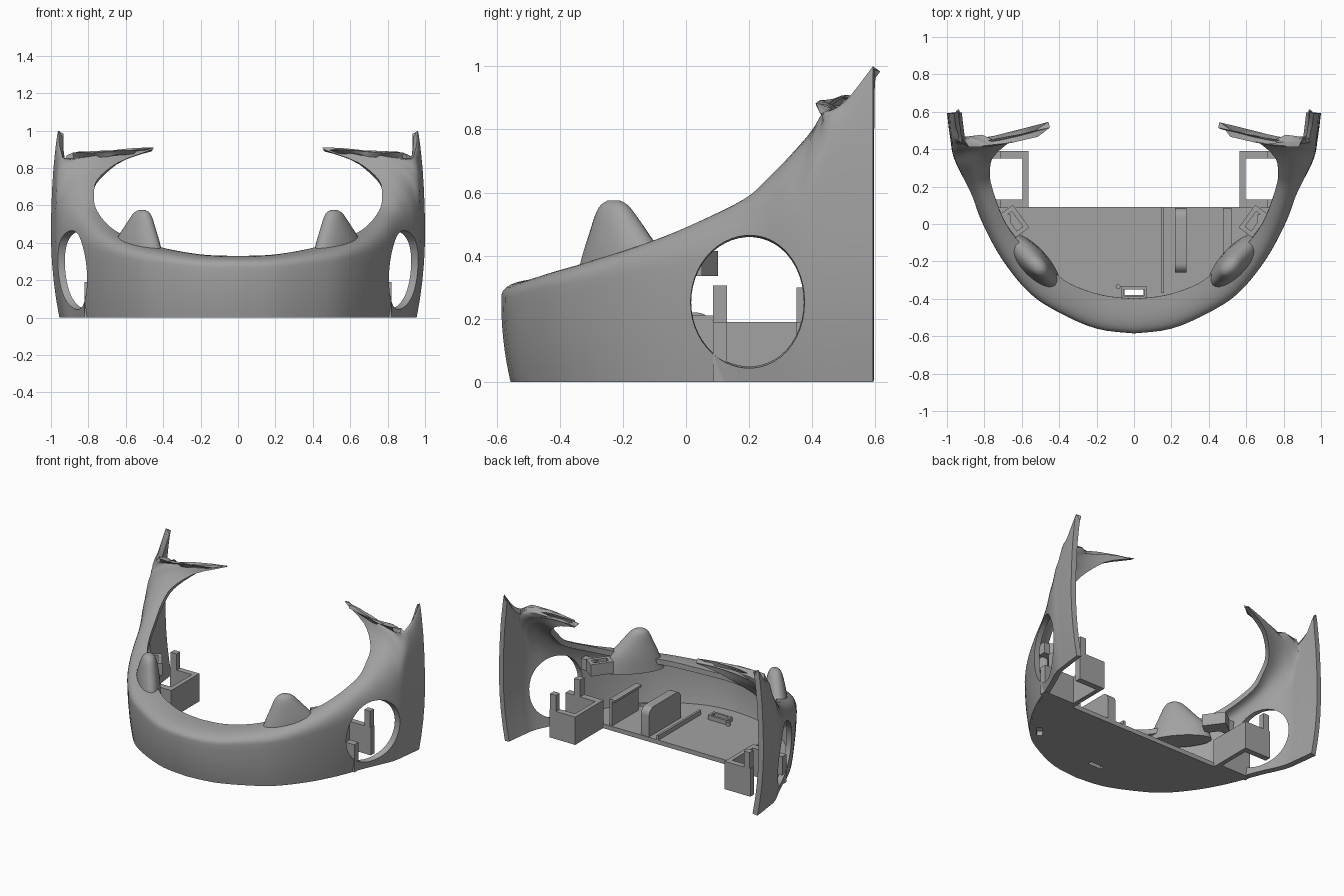
import bpy, bmesh, math
from mathutils import Vector, Matrix

if "Cube" in bpy.data.objects:
    bpy.data.objects.remove(bpy.data.objects["Cube"], do_unlink=True)

grey = bpy.data.materials.new("plain grey")
grey.use_nodes = True
grey.diffuse_color = (0.36, 0.36, 0.36, 1)
grey.node_tree.nodes["Principled BSDF"].inputs["Base Color"].default_value = grey.diffuse_color


def make(name, verts, faces):
    mesh = bpy.data.meshes.new(name)
    mesh.from_pydata([tuple(v) for v in verts], [], faces)
    mesh.materials.append(grey)
    obj = bpy.data.objects.new(name, mesh)
    bpy.context.collection.objects.link(obj)
    return obj


def loft(name, rows, closed=False):
    """Skin rows of points; closed rows get end caps."""
    n = len(rows[0])
    verts = [p for row in rows for p in row]
    faces = []
    for i in range(len(rows) - 1):
        for j in range(n if closed else n - 1):
            k = (j + 1) % n
            faces.append((i * n + j, (i + 1) * n + j, (i + 1) * n + k, i * n + k))
    if closed:
        faces += [tuple(range(n)), tuple(range(len(verts) - 1, len(verts) - n - 1, -1))]
    obj = make(name, verts, faces)
    if closed:
        bm = bmesh.new()
        bm.from_mesh(obj.data)
        bmesh.ops.recalc_face_normals(bm, faces=bm.faces)
        bm.to_mesh(obj.data)
        bm.free()
    return obj


def prism(name, outline, low, high):
    return loft(name, [[(x, y, z) for x, y in outline] for z in (low, high)], True)


def box(name, x, y, z):
    return prism(name, [(x[0], y[0]), (x[1], y[0]), (x[1], y[1]), (x[0], y[1])], *z)


def cut(obj, cutter):
    mod = obj.modifiers.new("cut", 'BOOLEAN')
    mod.object, mod.operation, mod.solver = cutter, 'DIFFERENCE', 'EXACT'
    cutter.hide_render = True
    cutter.display_type = 'WIRE'


def finish(obj, angle=35):
    """Apply modifiers and smooth the shading."""
    bpy.ops.object.select_all(action='DESELECT')
    obj.select_set(True)
    bpy.context.view_layer.objects.active = obj
    for mod in list(obj.modifiers):
        bpy.ops.object.modifier_apply(modifier=mod.name)
    bpy.ops.object.shade_smooth_by_angle(angle=math.radians(angle))


def spline(keys, steps):
    """Catmull-Rom through tuples of values."""
    keys = [Vector(k) for k in keys]
    out = []
    for i in range(len(keys) - 1):
        a, b, c, d = keys[max(i - 1, 0)], keys[i], keys[i + 1], keys[min(i + 2, len(keys) - 1)]
        for s in range(steps):
            t = s / steps
            out.append(0.5 * (2 * b + (c - a) * t + (2 * a - 5 * b + 4 * c - d) * t ** 2
                              + (3 * b - a - 3 * c + d) * t ** 3))
    return out + [keys[-1]]


# Shell: outer x, y, height where the curl starts, then the inner rim x, y, z
stations = [
    (0, -.585, .27, 0, -.40, .33),
    (.2, -.56, .27, .17, -.38, .335),
    (.4, -.475, .29, .34, -.32, .36),
    (.56, -.37, .31, .46, -.23, .39),
    (.7, -.2, .34, .61, -.1, .44),
    (.8, -.02, .37, .70, .03, .5),
    (.87, .15, .4, .76, .2, .585),
    (.91, .24, .44, .77, .28, .66),
    (.945, .31, .5, .75, .36, .74),
    (.965, .36, .55, .64, .45, .83),
    (.975, .40, .65, .45, .515, .91),
    (.98, .44, .7, .88, .425, .85),
    (.99, .51, .75, .945, .50, .885),
    (1, .592, .8, .96, .592, 1),
]


def wall(x, y, z):
    d = (z - .45) / .45
    fx = 1 - (.045 if d < 0 else .022) * d * d
    fy = 1 - .8 * max(0, .25 - z) ** 2 if y < 0 else 1
    return Vector((x * fx, y * fy, z))


def section(k):
    x, y, start, ix, iy, iz = k
    pts = [wall(x, y, start * j / 8) for j in range(8)]
    a, b, c = wall(x, y, start), wall(x, y, iz), Vector((ix, iy, iz))
    for j in range(11):
        t = j / 10
        pts.append(a * (1 - t) ** 2 + b * 2 * t * (1 - t) + c * t * t)
    return pts


half = [section(k) for k in spline(stations, 4)]
mirrored = [[Vector((-p.x, p.y, p.z)) for p in row] for row in half[:0:-1]]
shell = loft("face_shell", mirrored + half)
solid = shell.modifiers.new("thickness", 'SOLIDIFY')
solid.thickness, solid.offset = .035, -1

# Oval side openings, slightly flared outwards
for side in (-1, 1):
    rows = []
    for x, ry, rz in ((.6, .165, .185), (.8, .175, .2), (1.1, .195, .245)):
        rows.append([(side * x, .19 + ry * math.cos(a), .252 + rz * math.sin(a))
                     for a in (math.tau * i / 48 for i in range(48))])
    cut(shell, loft("side_opening_cutter", rows, True))
finish(shell)

# Floor plate with slots
edge = [row[0] for row in mirrored + half if row[0].y < .09]
outline = [(p.x * .985, p.y * .985) for p in edge]
outline = [(-.8, .09)] + outline + [(.8, .09)]
floor = prism("floor_plate", outline, 0, .03)
front_slot = box("front_slot_cutter", (-.05, .05), (-.38, -.35), (-.1, .1))
side_slot = box("side_slot_cutter", (-.045, .045), (-.018, .018), (-.1, .1))
side_slot.matrix_world = Matrix.Translation((.53, -.27, 0)) @ Matrix.Rotation(math.radians(48), 4, 'Z')
bpy.context.view_layer.update()
cut(floor, front_slot)
cut(floor, side_slot)
finish(floor)

# Slot collar and locating peg on the floor
for y in (-.4, -.35):
    box("front_slot_collar", (-.07, .07), (y, y + .015), (.02, .06))
for x in (-.07, .055):
    box("front_slot_collar_end", (x, x + .015), (-.4, -.335), (.02, .06))
prism("floor_peg", [(-.085 + .013 * math.cos(i * math.tau / 12), -.335 + .013 * math.sin(i * math.tau / 12))
                    for i in range(12)], .02, .055)

# Floor ribs
box("low_rib", (.145, .16), (-.37, .09), (.02, .06))
box("left_edge_rib", (-.405, -.395), (-.36, .09), (.02, .034))


def upright(name, x0, x1, y0, y1, top, r):
    """Standing plate with rounded upper corners."""
    prof = [(y0, .02), (y1, .02)]
    for cy, start in ((y1 - r, 0), (y0 + r, 90)):
        for i in range(7):
            a = math.radians(start + i * 15)
            prof.append((cy + r * math.cos(a), top - r + r * math.sin(a)))
    finish(loft(name, [[(x, y, z) for y, z in prof] for x in (x0, x1)], True))


upright("thick_upright", .22, .28, -.26, .085, .22, .05)
upright("thin_upright", .5, .52, -.2, .085, .21, .02)
box("thin_upright_lip", (.475, .52), (-.2, .085), (.195, .21))

for s, label in ((-1, "right"), (1, "left")):
    def span(a, b):
        return tuple(sorted((s * a, s * b)))

    # Open pocket beside each side opening, with two posts
    box(label + "_pocket_inner_wall", span(.565, .595), (.085, .39), (0, .19))
    box(label + "_pocket_front_wall", span(.565, .82), (.085, .13), (0, .19))
    box(label + "_pocket_back_wall", span(.565, .76), (.35, .39), (0, .19))
    box(label + "_pocket_front_post", span(.71, .755), (.085, .13), (.18, .305))
    box(label + "_pocket_back_post", span(.71, .755), (.35, .39), (.18, .3))

    # Slotted clip on the inner wall
    place = Matrix.Translation((s * .64, .015, .375)) @ Matrix.Rotation(s * math.radians(54), 4, 'Z')
    clip = box(label + "_clip", (-.075, .075), (-.045, .045), (-.04, .04))
    slot = box(label + "_clip_cutter", (-.05, .05), (-.02, .02), (-.02, .1))
    clip.matrix_world = slot.matrix_world = place
    bpy.context.view_layer.update()
    cut(clip, slot)
    finish(clip)
    box(label + "_clip_mount", span(.66, .76), (.0, .05), (.335, .41))

    # Rounded fin rising from the rim
    rows = []
    levels = [(.3, -.19, .2, .075), (.4, -.155, .165, .07), (.47, -.125, .105, .06),
              (.53, -.1, .05, .047), (.56, -.08, .02, .034), (.575, -.055, -.01, .014)]
    for z, back, fore, width in spline(levels, 3):
        ring = []
        for i in range(28):
            a = math.tau * i / 28
            u = (back + fore) / 2 + (fore - back) / 2 * math.cos(a)
            w = width * math.sin(a)
            ring.append((s * (.535 + .68 * u + .74 * w), -.205 + .74 * u - .68 * w, z))
        rows.append(ring)
    finish(loft(label + "_rim_fin", rows, True), 50)
